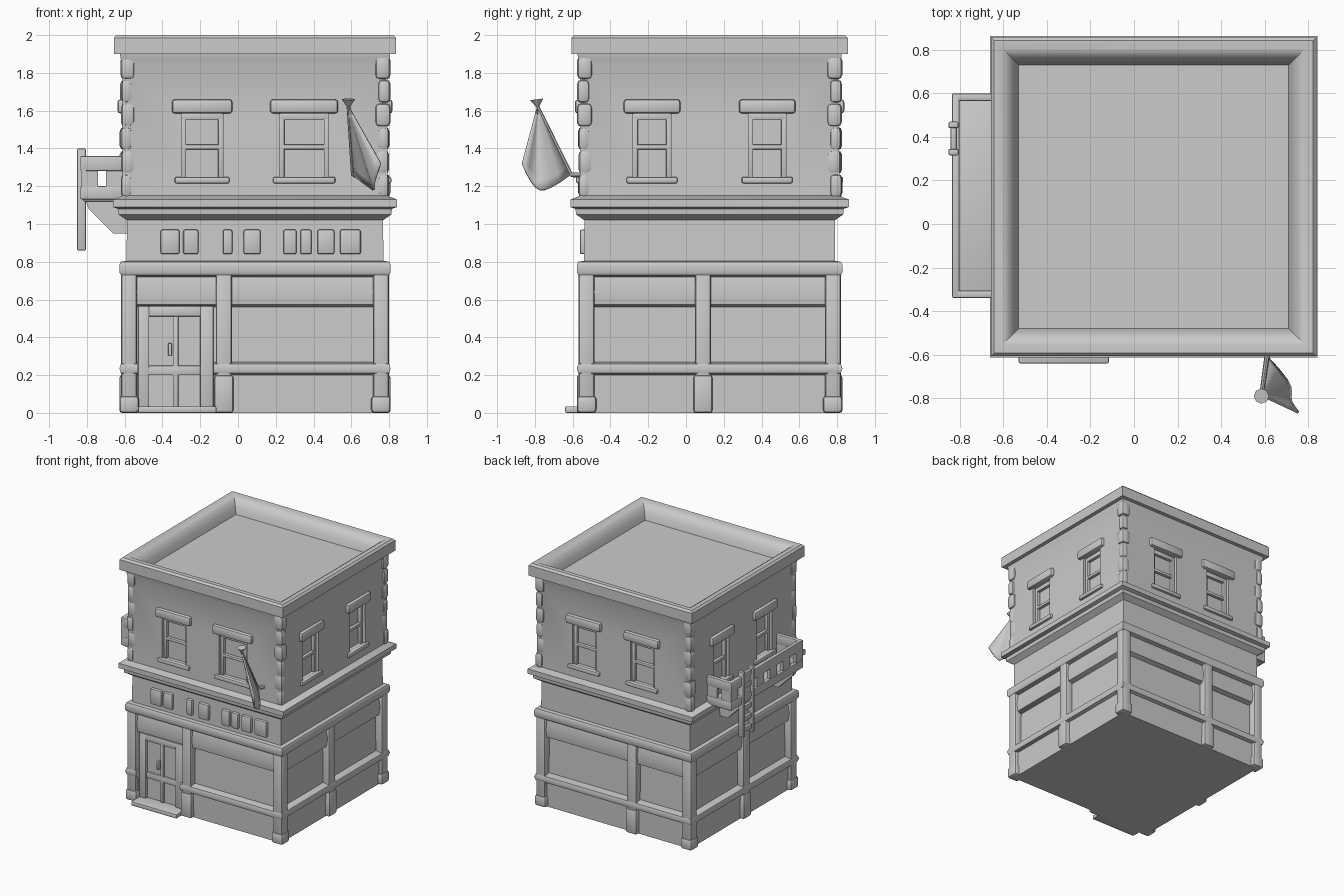
import bpy, bmesh, math, random
from mathutils import Vector

if "Cube" in bpy.data.objects:
    bpy.data.objects.remove(bpy.data.objects["Cube"])

random.seed(4)
X0, X1, Y0, Y1 = -0.62, 0.80, -0.57, 0.82     # outer faces of the shop front


def smooth(me, angle=40):
    me.shade_smooth()
    me.set_sharp_from_angle(angle=math.radians(angle))


def finish(name, bm, angle=40):
    bmesh.ops.recalc_face_normals(bm, faces=bm.faces[:])
    me = bpy.data.meshes.new(name)
    bm.to_mesh(me)
    bm.free()
    smooth(me, angle)
    ob = bpy.data.objects.new(name, me)
    bpy.context.collection.objects.link(ob)
    return ob


def add_box(bm, lo, hi, bevel=0.0, seg=2):
    t = bmesh.new()
    bmesh.ops.create_cube(t, size=1)
    for v in t.verts:
        v.co = Vector([(lo[i] + hi[i]) / 2 + v.co[i] * abs(hi[i] - lo[i]) for i in range(3)])
    if bevel:
        bmesh.ops.bevel(t, geom=t.edges[:], offset=bevel, segments=seg, profile=0.5, affect='EDGES')
    tmp = bpy.data.meshes.new("tmp")
    t.to_mesh(tmp)
    t.free()
    bm.from_mesh(tmp)
    bpy.data.meshes.remove(tmp)


def on_wall(bm, side, u0, u1, z0, z1, d0, d1, bevel=0.0):
    """Box on a wall: u along the wall, d outward from the shop-front plane."""
    if side in ('front', 'back'):
        a, b = (Y0 - d1, Y0 - d0) if side == 'front' else (Y1 + d0, Y1 + d1)
        add_box(bm, (u0, a, z0), (u1, b, z1), bevel)
    else:
        a, b = (X0 - d1, X0 - d0) if side == 'left' else (X1 + d0, X1 + d1)
        add_box(bm, (a, u0, z0), (b, u1, z1), bevel)


# Building shell: one profile (offset, height) carried round the square plan
profile = [(-.03, 0), (-.025, .2), (0, .21), (.008, .235), (0, .26), (-.055, .27), (-.06, .56),
           (-.025, .575), (-.015, .64), (-.03, .72), (0, .73), (.008, .745), (.008, .785), (0, .8),
           (-.03, .805), (-.032, 1.02), (-.01, 1.035), (.012, 1.05), (.015, 1.08), (.042, 1.09),
           (.042, 1.13), (.02, 1.138), (-.008, 1.15), (-.01, 1.84), (.0, 1.87), (.005, 1.9),
           (.037, 1.9), (.037, 1.985), (.022, 2.0), (-.015, 2.0), (-.05, 1.975), (-.075, 1.93),
           (-.09, 1.88)]
bm = bmesh.new()
loops = [[bm.verts.new(p) for p in ((X0 - o, Y0 - o, z), (X1 + o, Y0 - o, z),
                                    (X1 + o, Y1 + o, z), (X0 - o, Y1 + o, z))] for o, z in profile]
for a, b in zip(loops, loops[1:]):
    for i in range(4):
        j = (i + 1) % 4
        bm.faces.new((a[i], a[j], b[j], b[i]))
bm.faces.new(loops[0][::-1])
bm.faces.new(loops[-1])
shell = finish("building_shell", bm)

# Cut the door and upper window openings
windows = {'front': [(-.19, .11), (.35, .13)], 'right': [(-.18, .1), (.43, .1)],
           'back': [(-.17, .11), (.36, .11)], 'left': [(-.15, .1), (.41, .1)]}
bm = bmesh.new()
on_wall(bm, 'front', -.53, -.13, .03, .565, -.06, .1)
for side, wins in windows.items():
    for c, h in wins:
        on_wall(bm, side, c - h, c + h, 1.245, 1.585, -.055, .1)
cutter = finish("opening_cutter", bm)
cutter.hide_render = True
mod = shell.modifiers.new("openings", 'BOOLEAN')
mod.operation, mod.solver, mod.object = 'DIFFERENCE', 'EXACT', cutter
bpy.context.view_layer.objects.active = shell
bpy.ops.object.modifier_apply(modifier=mod.name)
bpy.data.objects.remove(cutter)
smooth(shell.data, 40)

# Upper windows: lintel, sill, sash frame and meeting rail
lintels, sills, sashes = bmesh.new(), bmesh.new(), bmesh.new()
for side, wins in windows.items():
    for c, h in wins:
        on_wall(lintels, side, c - h - .05, c + h + .05, 1.585, 1.66, -.03, .018, .016)
        on_wall(sills, side, c - h - .035, c + h + .035, 1.215, 1.25, -.03, .012, .01)
        on_wall(sashes, side, c - h, c + h, 1.395, 1.42, -.06, -.03, .006)
        on_wall(sashes, side, c - h, c + h, 1.55, 1.59, -.06, -.03, .006)
        for s in (-1, 1):
            u = c + s * (h - .012)
            on_wall(sashes, side, u - .014, u + .014, 1.245, 1.585, -.06, -.03, .006)
finish("window_lintels", lintels)
finish("window_sills", sills)
finish("window_sashes", sashes)

# Shop-front pilasters with bases, at the corners and mid wall
bm = bmesh.new()
for x, sx in ((X0, 1), (X1, -1)):
    for y, sy in ((Y0, 1), (Y1, -1)):
        for o, w, z0, z1 in ((0, .085, 0, .79), (.008, .095, 0, .09)):
            xs = sorted((x - sx * o, x + sx * w))
            ys = sorted((y - sy * o, y + sy * w))
            add_box(bm, (xs[0], ys[0], z0), (xs[1], ys[1], z1), .018)
for side, u in (('front', -.075), ('back', -.075), ('right', .09), ('left', .09)):
    on_wall(bm, side, u - .042, u + .042, 0, .79, -.08, .0, .014)
    on_wall(bm, side, u - .05, u + .05, 0, .2, -.08, .008, .014)
finish("shopfront_pilasters", bm)

# Door with frame, recessed panels, handle and step
bm = bmesh.new()
on_wall(bm, 'front', -.53, -.47, .03, .565, -.07, -.035, .008)
on_wall(bm, 'front', -.2, -.13, .03, .565, -.07, -.035, .008)
on_wall(bm, 'front', -.475, -.195, .51, .565, -.07, -.035, .008)
on_wall(bm, 'front', -.475, -.195, .2, .25, -.07, -.045, .006)
on_wall(bm, 'front', -.345, -.315, .03, .52, -.07, -.045, .006)
finish("door_frame", bm)
bm = bmesh.new()
on_wall(bm, 'front', -.37, -.35, .3, .37, -.065, -.03, .006)
finish("door_handle", bm)
bm = bmesh.new()
on_wall(bm, 'front', -.53, -.115, 0, .035, -.1, .07, .008)
finish("door_step", bm)

# Plain raised blocks on the sign band
bm = bmesh.new()
for a, b in ((-.41, -.31), (-.29, -.21), (-.08, -.03), (.03, .12), (.24, .31), (.33, .39),
             (.42, .51), (.54, .65)):
    on_wall(bm, 'front', a, b, .84, .97, -.06, -.008, .01)
finish("sign_blocks", bm)

# Stacked corner stones on the upper storey
bm = bmesh.new()
for x, sx in ((X0, 1), (X1, -1)):
    for y, sy in ((Y0, 1), (Y1, -1)):
        z, n = 1.14, 6
        step = (1.89 - z) / n
        for k in range(n):
            o = random.uniform(-.002, .009)
            w = .075 if k % 2 else .06
            xs = sorted((x - sx * o, x + sx * w))
            ys = sorted((y - sy * o, y + sy * w))
            add_box(bm, (xs[0], ys[0], z + k * step), (xs[1], ys[1], z + (k + 1) * step), .025)
finish("corner_stones", bm)

# Balcony on the left wall: floor, pierced railings, brackets, ladder
bm = bmesh.new()
add_box(bm, (-.82, -.33, 1.12), (-.6, .59, 1.15), .006)
finish("balcony_floor", bm)
bm = bmesh.new()
RX0, RX1, RY0, RY1 = -.835, -.80, -.34, .60
for z0, z1 in ((1.13, 1.2), (1.28, 1.36)):
    add_box(bm, (RX0, RY0, z0), (RX1, RY1, z1), .008)
    for y in (RY0, RY1 - .035):
        add_box(bm, (RX0, y, z0), (X0 + .02, y + .035, z1), .008)
for i in range(6):
    y = RY0 + i * (RY1 - RY0 - .09) / 5
    add_box(bm, (RX0 + .004, y, 1.14), (RX1 - .004, y + .09, 1.35))
for y in (RY0 + .004, RY1 - .031):
    for x in (-.83, -.7):
        add_box(bm, (x, y, 1.14), (x + .09, y + .027, 1.35))
finish("balcony_railing", bm)
bm = bmesh.new()
for y in (-.3, .36):
    pts = [(-.81, 1.13), (-.79, 1.08), (-.66, .95), (-.58, .95), (-.58, 1.13)]
    a = [bm.verts.new((x, y, z)) for x, z in pts]
    b = [bm.verts.new((x, y + .04, z)) for x, z in pts]
    bm.faces.new(a)
    bm.faces.new(b[::-1])
    for i in range(5):
        j = (i + 1) % 5
        bm.faces.new((a[i], b[i], b[j], a[j]))
finish("balcony_brackets", bm, 30)
bm = bmesh.new()
for y in (.315, .44):
    add_box(bm, (-.852, y, .86), (-.805, y + .03, 1.4), .008)
for k in range(6):
    z = .89 + k * .09
    add_box(bm, (-.842, .32, z), (-.815, .465, z + .04), .006)
finish("balcony_ladder", bm)

# Hanging flag: folded cloth on a slanted pole with a small tip
T, B, L, O = map(Vector, ((.585, -.785, 1.62), (.61, -.61, 1.26), (.72, -.775, 1.18), (.755, -.865, 1.32)))
bm = bmesh.new()
N = 8
fold = Vector((.025, -.012, 0))
grid = []
for i in range(N + 1):
    t = i / N
    a, b = T.lerp(B, t), T.lerp(O, t)
    row = []
    for j in range(N + 1):
        s = j / N
        edge = (1 - s) * (B - T) + s * (O - T) + 4 * s * (1 - s) * ((L - T) - .5 * (B + O - 2 * T))
        row.append(bm.verts.new(T + edge * (.04 + .96 * t) + fold * math.sin(s * math.tau) * t))
    grid.append(row)
for i in range(N):
    for j in range(N):
        bm.faces.new((grid[i][j], grid[i][j + 1], grid[i + 1][j + 1], grid[i + 1][j]))
flag = finish("flag_cloth", bm, 60)
sol = flag.modifiers.new("thickness", 'SOLIDIFY')
sol.thickness, sol.offset = .012, 0


def rod(name, p, q, r0, r1):
    p, q = Vector(p), Vector(q)
    bm = bmesh.new()
    bmesh.ops.create_cone(bm, cap_ends=True, segments=8, radius1=r0, radius2=r1, depth=(q - p).length)
    bmesh.ops.transform(bm, matrix=(q - p).to_track_quat('Z', 'Y').to_matrix().to_4x4(), verts=bm.verts)
    bmesh.ops.translate(bm, vec=(p + q) / 2, verts=bm.verts)
    return finish(name, bm)


rod("flag_pole", (.63, -.54, 1.26), B, .015, .012)
rod("flag_pole_upper", B, T, .012, .01)
rod("flag_pole_tip", T, (.585, -.79, 1.66), .008, .035)
